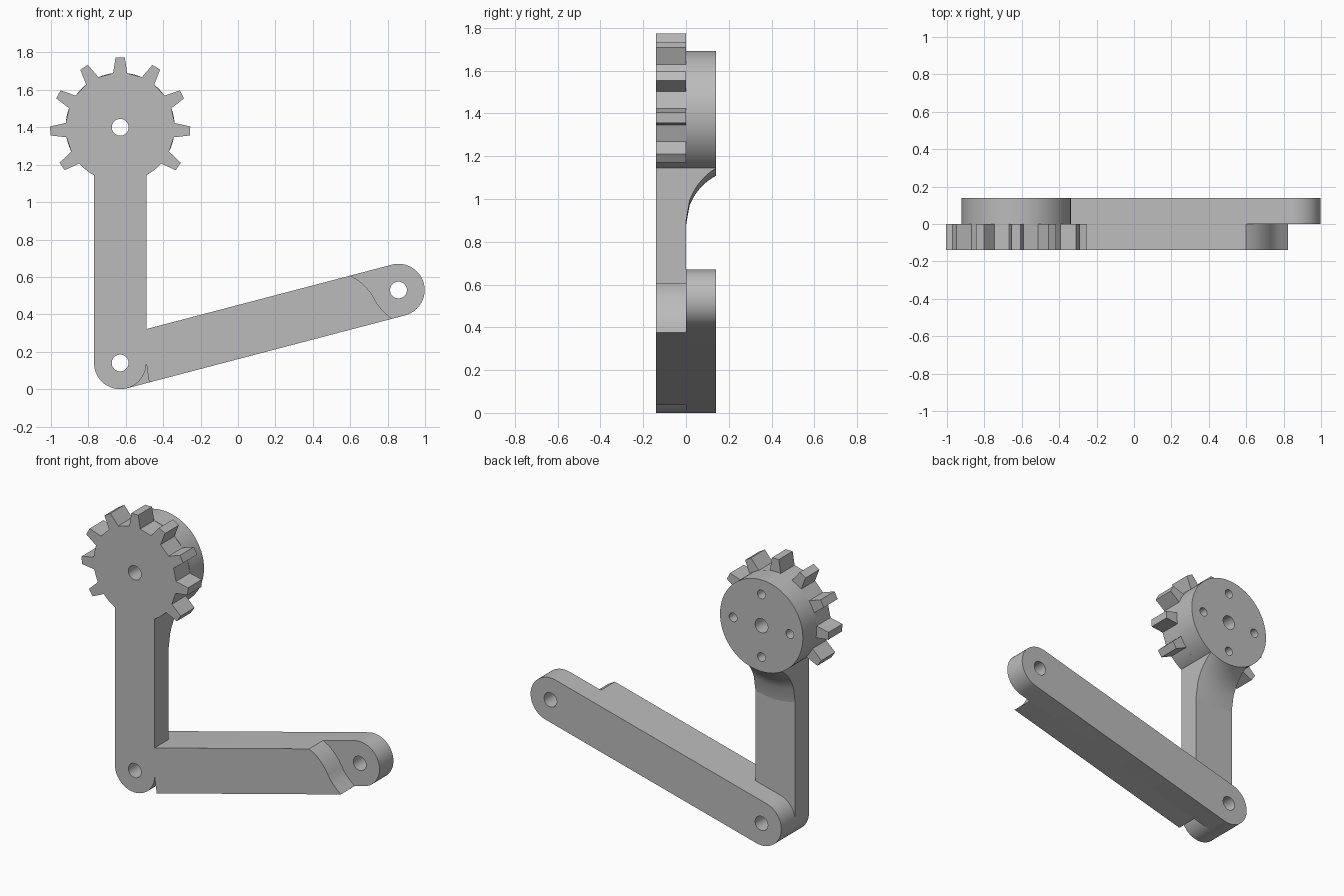
import bpy, bmesh
from math import sin, cos, radians, sqrt, atan2, asin, degrees, pi

cube = bpy.data.objects.get("Cube")
if cube:
    bpy.data.objects.remove(cube, do_unlink=True)

grey = bpy.data.materials.new("plain grey")
grey.use_nodes = True
grey.diffuse_color = (0.5, 0.5, 0.5, 1)
grey.node_tree.nodes["Principled BSDF"].inputs["Base Color"].default_value = (0.5, 0.5, 0.5, 1)

HALF = 0.14                      # layer thickness and half width of the bars
HUB, PIVOT, TIP = (-0.63, 1.40), (-0.63, 0.14), (0.858, 0.53)
ROOT, OUTER, BORE = 0.292, 0.375, 0.045


def polar(center, radius, degree):
    a = radians(degree)
    return (center[0] + radius * cos(a), center[1] + radius * sin(a))


def arc(center, radius, start, end, steps=24):
    return [polar(center, radius, start + (end - start) * i / steps) for i in range(steps + 1)]


def finish(name, bm):
    bmesh.ops.recalc_face_normals(bm, faces=bm.faces)
    mesh = bpy.data.meshes.new(name)
    bm.to_mesh(mesh)
    bm.free()
    mesh.materials.append(grey)
    obj = bpy.data.objects.new(name, mesh)
    bpy.context.collection.objects.link(obj)
    return obj


def activate(obj):
    bpy.ops.object.select_all(action='DESELECT')
    obj.select_set(True)
    bpy.context.view_layer.objects.active = obj


def smooth(obj):
    activate(obj)
    bpy.ops.object.shade_smooth_by_angle(angle=radians(25))


def prism(name, outline, y0, y1):
    """Extrude an x-z outline from y0 to y1."""
    bm = bmesh.new()
    face = bm.faces.new([bm.verts.new((x, y0, z)) for x, z in outline])
    ext = bmesh.ops.extrude_face_region(bm, geom=[face])
    moved = [v for v in ext["geom"] if isinstance(v, bmesh.types.BMVert)]
    bmesh.ops.translate(bm, verts=moved, vec=(0, y1 - y0, 0))
    return finish(name, bm)


def drill(obj, center, radius):
    """Cut a round hole along y."""
    cutter = prism("hole_cutter", arc(center, radius, 0, 350, 35), -0.3, 0.3)
    cutter.hide_render = True
    mod = obj.modifiers.new("hole", 'BOOLEAN')
    mod.operation, mod.solver, mod.object = 'DIFFERENCE', 'EXACT', cutter
    activate(obj)
    bpy.ops.object.modifier_apply(modifier=mod.name)
    bpy.data.objects.remove(cutter, do_unlink=True)


# Slanted bar frame: u along the bar, v across it
slope = atan2(TIP[1] - PIVOT[1], TIP[0] - PIVOT[0])
tilt = degrees(slope)


def edge_z(x, side):
    """Height of the upper (+1) or lower (-1) edge of the slanted bar at x."""
    return PIVOT[1] + (x - PIVOT[0]) * sin(slope) / cos(slope) + side * HALF / cos(slope)


# Front layer: upright arm joined to the slanted block with its curved end
inner = PIVOT[0] + HALF
side = degrees(asin(HALF / ROOT))
outline = arc(PIVOT, HALF, 180, 360)
outline += [(-0.485, 0.10), (-0.475, edge_z(-0.475, -1))]
outline += [(0.823, edge_z(0.823, -1)), (0.79, 0.405), (0.765, 0.43), (0.745, 0.455),
            (0.73, 0.482), (0.71, 0.515), (0.68, 0.55), (0.645, 0.582),
            (0.60, edge_z(0.60, 1))]
outline += [(inner, edge_z(inner, 1))]
outline += arc(HUB, ROOT, 270 + side, 270 - side, 12)
arm = prism("front_arm", outline, -HALF, 0)
drill(arm, PIVOT, BORE)
smooth(arm)

# Gear sector: nine tapered teeth, plain rim beside the arm
STEP = 31
outline = []
for i in range(9):
    mid = 90 - 4.5 * STEP + (i + 1) * STEP - STEP / 2
    for offset, r in ((-7.5, ROOT), (-3.7, OUTER), (3.7, OUTER), (7.5, ROOT)):
        outline.append(polar(HUB, r, mid + offset))
last = mid + 7.5
first = 90 - 4.5 * STEP + STEP / 2 - 7.5 + 360
outline += arc(HUB, ROOT, last, 270 - side, 4)[1:]
outline += arc(HUB, ROOT, 270 - side, 270 + side, 12)[1:]
outline += arc(HUB, ROOT, 270 + side, first, 8)[1:-1]
gear = prism("gear", outline, -HALF, 0)
drill(gear, HUB, BORE)
smooth(gear)

# Round hub behind the gear with four screw holes
hub = prism("back_hub", arc(HUB, ROOT, 0, 355, 71), 0, HALF)
drill(hub, HUB, BORE)
for quarter in range(4):
    drill(hub, polar(HUB, 0.2, 90 * quarter), 0.028)
smooth(hub)

# Flared fillet between the hub and the back of the arm
SWEEP = 0.26
bm = bmesh.new()
profile = [(0.0, ROOT)]
reach = SWEEP - HALF
rise = sqrt(SWEEP ** 2 - reach ** 2)
for i in range(17):
    y = HALF * (1 - (i / 16) ** 2)
    profile.append((y, ROOT + rise - sqrt(SWEEP ** 2 - (SWEEP - y) ** 2)))
rows = []
for i in range(13):
    dx = -HALF + 2 * HALF * i / 12
    rows.append([bm.verts.new((HUB[0] + dx, y, HUB[1] - sqrt(r * r - dx * dx)))
                 for y, r in profile])
for a, b in zip(rows, rows[1:]):
    for j in range(len(profile)):
        k = (j + 1) % len(profile)
        bm.faces.new((a[j], a[k], b[k], b[j]))
bm.faces.new(rows[0])
bm.faces.new(rows[-1])
smooth(finish("hub_fillet", bm))

# Back layer: slanted link with rounded ends
outline = arc(PIVOT, HALF, 90 + tilt, 270 + tilt) + arc(TIP, HALF, tilt - 90, tilt + 90)
link = prism("back_link", outline, 0, HALF)
drill(link, PIVOT, BORE)
drill(link, TIP, BORE)
smooth(link)
